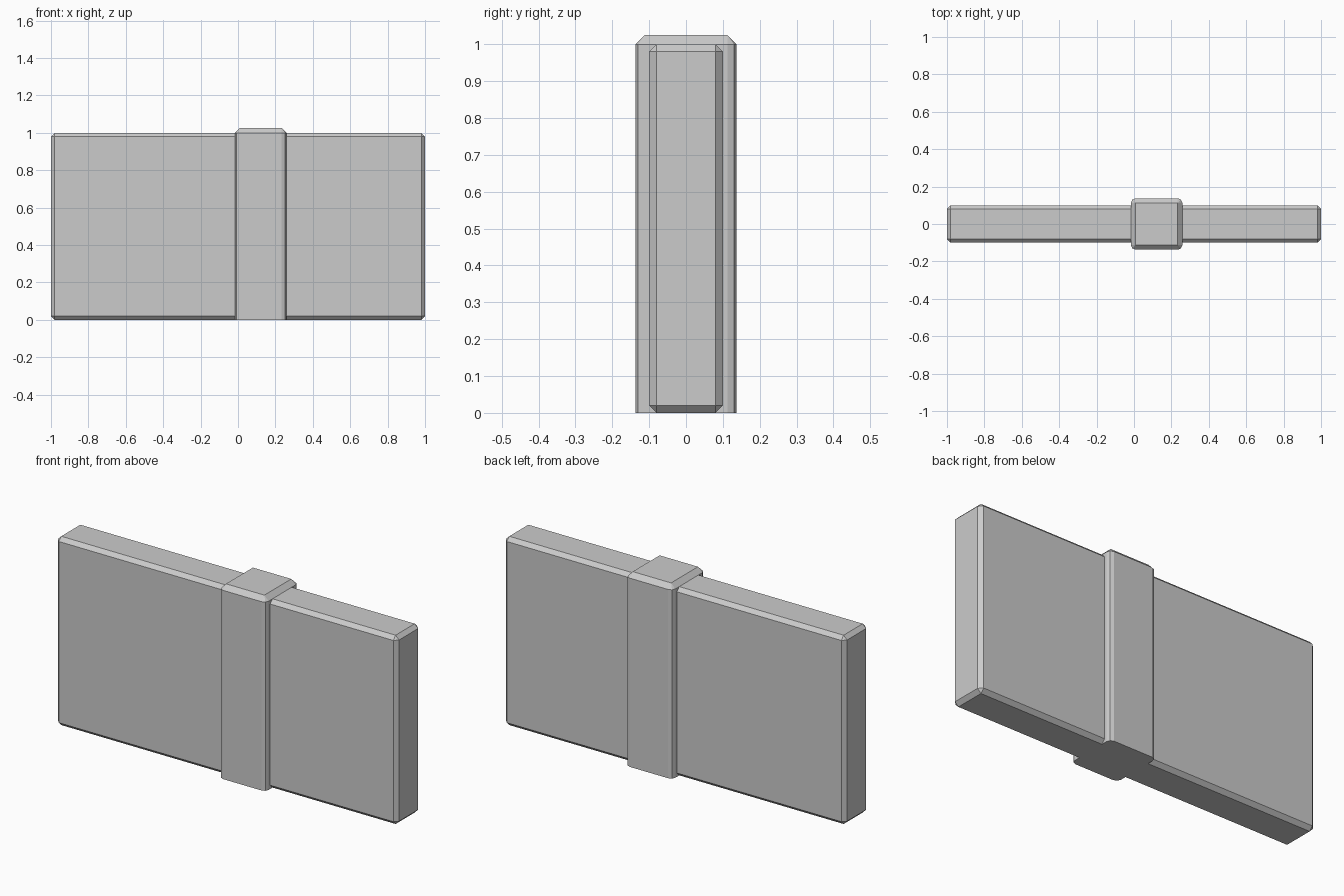
import bpy, bmesh
from math import cos, sin, pi

if "Cube" in bpy.data.objects:
    bpy.data.objects.remove(bpy.data.objects["Cube"])

def make_object(name, bm):
    bmesh.ops.recalc_face_normals(bm, faces=bm.faces)
    mesh = bpy.data.meshes.new(name)
    bm.to_mesh(mesh)
    bm.free()
    obj = bpy.data.objects.new(name, mesh)
    bpy.context.collection.objects.link(obj)
    return obj

# Wall panel: box with a flat chamfer on every edge
bm = bmesh.new()
bmesh.ops.create_cube(bm, size=1)
bmesh.ops.scale(bm, vec=(2, 0.2, 1), verts=bm.verts)
bmesh.ops.translate(bm, vec=(0, 0, 0.5), verts=bm.verts)
bmesh.ops.bevel(bm, geom=bm.edges[:], offset=0.02, segments=1,
                affect='EDGES', profile=0.5)
make_object("wall_panel", bm)

# Pillar: rounded upright corners, chamfered top, flat base
CX, HALF, R, TOP = 0.121, 0.1375, 0.025, 1.025
STEPS = 2
inner = HALF - R
bm = bmesh.new()
low, mid, cap = [], [], []
for q in range(4):
    a0 = q * pi / 2
    sx, sy = (1, -1, -1, 1)[q], (1, 1, -1, -1)[q]
    x, y = CX + sx * inner, sy * inner
    cap.append(bm.verts.new((x, y, TOP)))
    for i in range(STEPS + 1):
        a = a0 + i * pi / 2 / STEPS
        px, py = x + R * cos(a), y + R * sin(a)
        low.append(bm.verts.new((px, py, 0)))
        mid.append(bm.verts.new((px, py, TOP - R)))
n = len(low)
for i in range(n):
    j = (i + 1) % n
    bm.faces.new((low[i], low[j], mid[j], mid[i]))
    a, b = cap[i // (STEPS + 1)], cap[j // (STEPS + 1)]
    bm.faces.new((mid[i], mid[j], a) if a is b else (mid[i], mid[j], b, a))
bm.faces.new(cap)
bm.faces.new(low[::-1])
make_object("pillar", bm)
